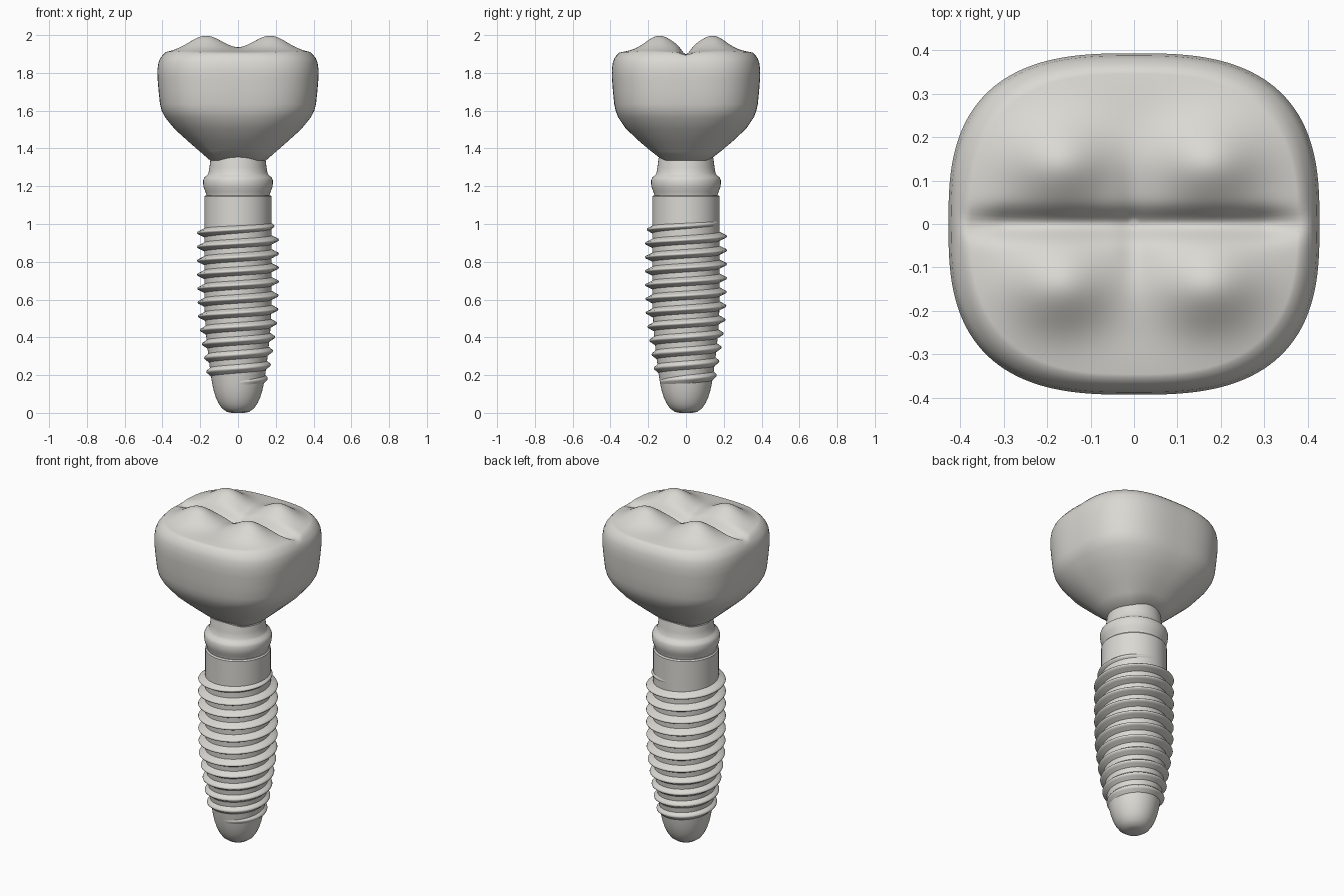
import bpy, bmesh, math
from math import sin, cos, pi, exp

if "Cube" in bpy.data.objects:
    bpy.data.objects.remove(bpy.data.objects["Cube"])

ceramic = bpy.data.materials.new("warm light grey")
ceramic.use_nodes = True
COLOR = (0.70, 0.69, 0.65, 1)
ceramic.diffuse_color = COLOR
ceramic.node_tree.nodes["Principled BSDF"].inputs["Base Color"].default_value = COLOR


def loft(name, rings, sharp=40):
    """Skin a list of closed rings and cap both ends."""
    bm = bmesh.new()
    rows = [[bm.verts.new(p) for p in ring] for ring in rings]
    n = len(rows[0])
    for low, high in zip(rows, rows[1:]):
        for i in range(n):
            j = (i + 1) % n
            bm.faces.new((low[i], low[j], high[j], high[i]))
    bm.faces.new(rows[0][::-1])
    bm.faces.new(rows[-1])
    bmesh.ops.recalc_face_normals(bm, faces=bm.faces)
    mesh = bpy.data.meshes.new(name)
    bm.to_mesh(mesh)
    bm.free()
    mesh.materials.append(ceramic)
    obj = bpy.data.objects.new(name, mesh)
    bpy.context.collection.objects.link(obj)
    bpy.ops.object.select_all(action="DESELECT")
    obj.select_set(True)
    bpy.context.view_layer.objects.active = obj
    bpy.ops.object.shade_smooth_by_angle(angle=math.radians(sharp))
    return obj


def interpolate(table, t):
    """Piecewise linear lookup in (key, value) pairs."""
    for (a, u), (b, v) in zip(table, table[1:]):
        if t <= b:
            return u + (v - u) * max(0, (t - a) / (b - a))
    return table[-1][1]


def lathe(name, profile, segments=72):
    angles = [2 * pi * i / segments for i in range(segments)]
    return loft(name, [[(r * cos(a), r * sin(a), z) for a in angles] for r, z in profile])


# Tapered screw body with rounded tip
body = [(0.035, 0), (0.06, 0.006), (0.085, 0.024), (0.103, 0.05), (0.117, 0.08),
        (0.128, 0.115), (0.136, 0.15), (0.144, 0.2), (0.157, 0.3), (0.17, 0.42),
        (0.177, 0.55), (0.178, 0.8), (0.178, 1.145), (0.172, 1.152)]
lathe("implant_body", body)

# Abutment: grooved neck, rounded collar, slim post
lathe("abutment", [(0.165, 1.14), (0.168, 1.155), (0.172, 1.17), (0.181, 1.19),
                   (0.184, 1.21), (0.184, 1.232), (0.178, 1.247), (0.164, 1.257),
                   (0.156, 1.27), (0.151, 1.3), (0.146, 1.34), (0.135, 1.4)])

# Helical thread that fades out at both ends
PITCH, STEPS = 0.0735, 56
core = [(z, r) for r, z in body]
crest = [(0.15, 0.15), (0.22, 0.168), (0.37, 0.192), (0.52, 0.213), (0.7, 0.217), (1, 0.217)]
section = [(-0.1, -1), (0.25, -0.75), (0.65, -0.42), (0.93, -0.22), (1, 0),
           (0.93, 0.22), (0.65, 0.42), (0.25, 0.75), (-0.1, 1)]
thread = []
start, turns = 0.916 - 10.25 * PITCH, 11.5
for k in range(int(turns * STEPS) + 1):
    turn = k / STEPS
    a = 2 * pi * (turn - 0.25)
    z = start + turn * PITCH
    fade = min(1, turn / 0.3 + 0.1, (turns - turn) / 0.7 + 0.05)
    inner = interpolate(core, z) - 0.002
    depth = (interpolate(crest, z) - inner) * fade
    half = 0.012 + 0.014 * fade
    thread.append([((inner + depth * u) * cos(a), (inner + depth * u) * sin(a), z + half * v)
                   for u, v in section])
loft("screw_thread", thread, 60)


# Crown: rounded-square walls flaring from a round base
SEGMENTS, WIDTH, DEPTH = 192, 0.427, 0.393


def superellipse(a, rx, ry, power):
    c, s = cos(a), sin(a)
    k = (abs(c) ** power + abs(s) ** power) ** (-1 / power)
    return rx * c * k, ry * s * k


def chewing_surface(x, y, s):
    """Four cusps split by a deep cross groove and a shallow one."""
    z = 1.918 - 0.02 * s ** 6
    for cx in (-0.17, 0.17):
        for cy in (-0.14, 0.14):
            z += 0.079 * exp(-((x - cx) / 0.12) ** 2 - ((y - cy) / 0.1) ** 2)
    z -= 0.04 * exp(-(y / 0.032) ** 2) * min(1, max(0, (0.42 - abs(x)) / 0.12))
    z -= 0.012 * exp(-(x / 0.035) ** 2 - (y / 0.13) ** 2)
    return z


walls = [(0.146, 1.335), (0.2, 1.382), (0.255, 1.43), (0.335, 1.502), (0.386, 1.565),
         (0.404, 1.6), (0.413, 1.635), (0.42, 1.7), (0.426, 1.77), (0.427, 1.815),
         (0.421, 1.855), (0.412, 1.877), (0.399, 1.894)]
angles = [2 * pi * i / SEGMENTS for i in range(SEGMENTS)]
rings = []
for r, z in walls:
    t = min(1, (z - 1.335) / 0.27)
    ry = r * (1 + (DEPTH / WIDTH - 1) * t)
    ring = []
    for a in angles:
        arch = 0.02 * max(0, -cos(2 * a)) * (1 - t) ** 2
        ring.append((*superellipse(a, r, ry, 2 + 0.8 * t), z + arch))
    rings.append(ring)
top_rings = 44
for k in range(top_rings):
    s = 0.9 * (1 - k / top_rings)
    ring = []
    for a in angles:
        x, y = superellipse(a, WIDTH * s, DEPTH * s, 2 + 0.8 * s)
        ring.append((x, y, chewing_surface(x, y, s)))
    rings.append(ring)
loft("crown", rings, 60)
